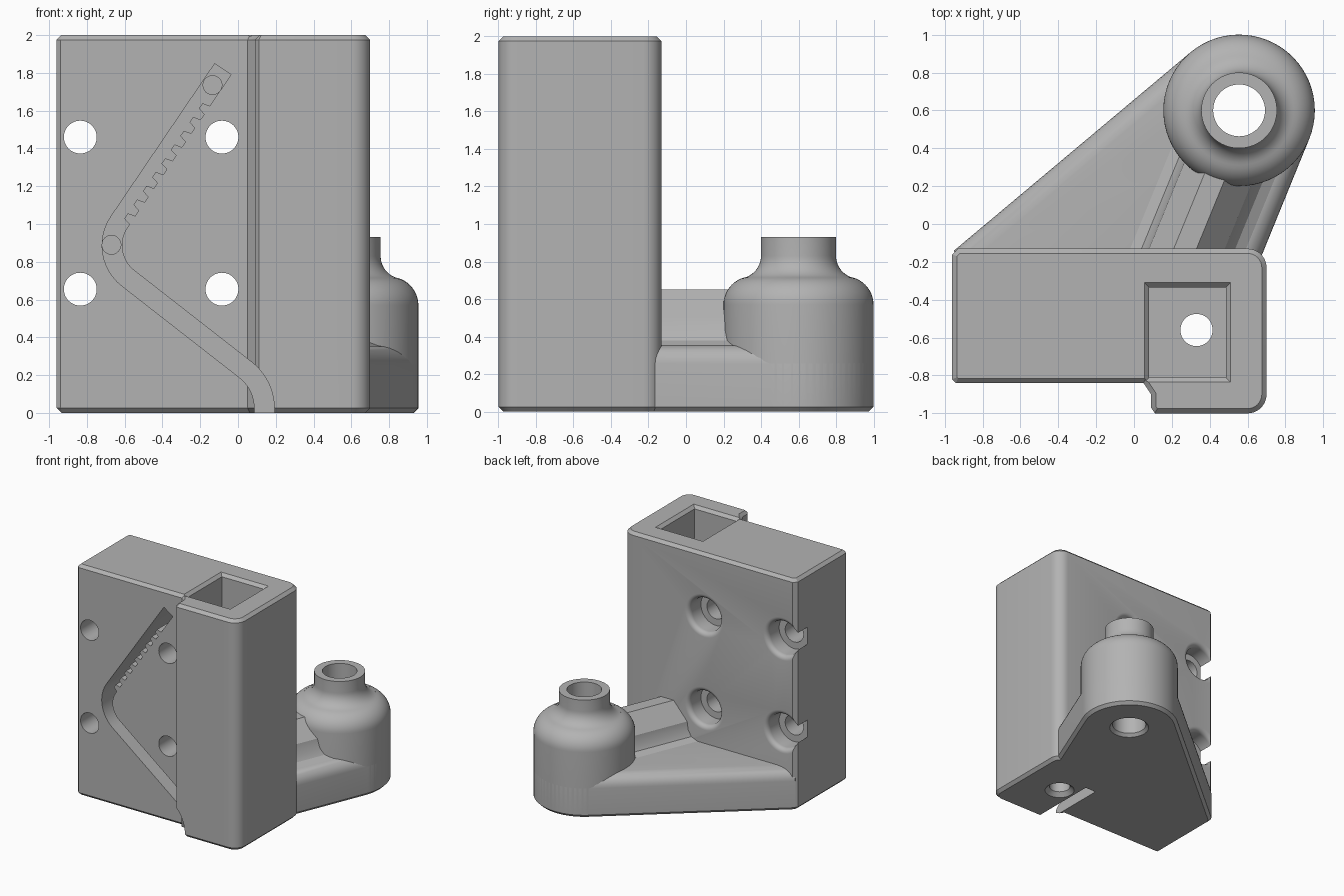
import bpy, bmesh
from math import sin, cos, tan, pi, radians
from mathutils import Vector

if "Cube" in bpy.data.objects:
    bpy.data.objects.remove(bpy.data.objects["Cube"])

GREY = (0.45, 0.45, 0.45, 1)
mat = bpy.data.materials.new("plain grey")
mat.use_nodes = True
mat.diffuse_color = GREY
mat.node_tree.nodes["Principled BSDF"].inputs["Base Color"].default_value = GREY


def loft(name, rings, bottom=0, top=0, segments=1):
    """Closed solid through equal rings, with optional bevels on the end caps."""
    bm = bmesh.new()
    loops = [[bm.verts.new(p) for p in ring] for ring in rings]
    n = len(loops[0])
    for a, b in zip(loops, loops[1:]):
        for i in range(n):
            j = (i + 1) % n
            bm.faces.new((a[i], a[j], b[j], b[i]))
    bm.faces.new(loops[0])
    bm.faces.new(loops[-1])
    bmesh.ops.recalc_face_normals(bm, faces=bm.faces)
    ends = [(rings[0][0][2], bottom, 1), (rings[-1][0][2], top, segments)]
    for z, size, seg in ends:
        if size:
            edges = [e for e in bm.edges
                     if all(abs(v.co.z - z) < 1e-5 for v in e.verts)]
            bmesh.ops.bevel(bm, geom=edges, offset=size, segments=seg,
                            profile=0.5, affect='EDGES')
    bmesh.ops.recalc_face_normals(bm, faces=bm.faces)
    mesh = bpy.data.meshes.new(name)
    bm.to_mesh(mesh)
    bm.free()
    mesh.materials.append(mat)
    obj = bpy.data.objects.new(name, mesh)
    bpy.context.collection.objects.link(obj)
    return obj


def arc(cx, cy, r, a0, a1, n):
    steps = [radians(a0 + (a1 - a0) * i / n) for i in range(n + 1)]
    return [(cx + r * cos(a), cy + r * sin(a)) for a in steps]


def prism(name, outline, z0, z1, **bevels):
    return loft(name, [[(x, y, z) for x, y in outline] for z in (z0, z1)], **bevels)


def lathe(name, profile, centre, axis="z", n=48):
    """Solid of rings (radius, position along axis) about a z or y axis."""
    cx, c2 = centre
    rings = []
    for r, h in profile:
        flat = arc(cx, c2, r, 0, 360 - 360 / n, n - 1)
        rings.append([(u, v, h) if axis == "z" else (u, h, v) for u, v in flat])
    return loft(name, rings)


def cut(obj, cutters):
    bpy.context.view_layer.objects.active = obj
    for cutter in cutters:
        cutter.hide_render = True
        mod = obj.modifiers.new("cut", 'BOOLEAN')
        mod.operation, mod.solver, mod.object = 'DIFFERENCE', 'EXACT', cutter
        bpy.ops.object.modifier_apply(modifier=mod.name)
    for cutter in cutters:
        bpy.data.objects.remove(cutter)


# Main block: flat plate with a thicker square column on its left
outline = [(-0.96, -0.82), (-0.94, -0.84), (0.05, -0.84), (0.09, -0.9),
           (0.09, -0.97), (0.11, -1)]
outline += arc(0.6, -0.9, 0.1, -90, 0, 8) + arc(0.6, -0.23, 0.1, 0, 90, 8)
outline += [(-0.93, -0.13), (-0.96, -0.16)]
block = prism("main_block", outline, 0, 2, bottom=0.025, top=0.025)

# Square pocket with a chamfered mouth, and the hole through its floor
def square(grow, z):
    x0, x1, y0, y1 = 0.08 - grow, 0.485 + grow, -0.81 - grow, -0.335 + grow
    return [(x0, y0, z), (x1, y0, z), (x1, y1, z), (x0, y1, z)]

pocket = loft("pocket_cutter", [square(0, 0.35), square(0, 1.975), square(0.035, 2.01)])
floor_hole = lathe("floor_hole_cutter", [(0.13, -0.01), (0.085, 0.035), (0.085, 0.5)],
                   (0.33, -0.56))
cutters = [pocket, floor_hole]

# Four bolt holes with rounded counterbores at the back
lip = [(0.185 - 0.04 * cos(a), -0.17 + 0.04 * sin(a))
       for a in [pi / 2 * i / 6 for i in range(7)]]
bolt = [(0.087, -1.2), (0.087, -0.29), (0.145, -0.29)] + lip + [(0.185, -0.05)]
for x in (-0.835, -0.085):
    for z in (0.655, 1.46):
        cutters.append(lathe("bolt_cutter", bolt, (x, z), "y"))


# Bent toothed groove in the front face
def fillet(a, b, c, r, n=12):
    """Points of a rounded corner at b."""
    d1, d2 = (b - a).normalized(), (c - b).normalized()
    turn = d1.angle(d2)
    start = b - d1 * r * tan(turn / 2)
    side = Vector((-d1.y, d1.x))
    if side.dot(d2) < 0:
        side = -side
    centre = start + side * r
    return [centre - side * r * cos(turn * i / n) + d1 * r * sin(turn * i / n)
            for i in range(n + 1)]


A, B, C, D = [Vector(p) for p in ((-0.08, 1.82), (-0.745, 0.84), (0.14, 0.15), (0.14, -0.6))]
path = [A] + fillet(A, B, C, 0.22) + fillet(B, C, D, 0.26) + [Vector((0.14, -0.1))]
half = 0.052
left, right = [], []
for i, p in enumerate(path):
    d = (path[min(i + 1, len(path) - 1)] - path[max(i - 1, 0)]).normalized()
    side = Vector((-d.y, d.x)) * half
    right.append(p + side)
    left.append(p - side)
along = (B - A).normalized()
inward = -Vector((-along.y, along.x))
teeth = []
for k in range(9):
    base = right[0] + along * (0.2 + 0.088 * k)
    for step, depth in ((0, 0), (0.01, 0.04), (0.044, 0.04), (0.054, 0)):
        teeth.append(base + along * step + inward * depth)
ribbon = right[:1] + teeth + right[2:] + left[::-1]
cutters.append(loft("groove_cutter", [[(p.x, y, p.y) for p in ribbon] for y in (-1.1, -0.39)]))
for x, z in ((-0.135, 1.735), (-0.67, 0.89)):
    cutters.append(lathe("pin_hole_cutter", [(0.05, -0.6), (0.05, -0.3)], (x, z), "y", 24))
cut(block, cutters)

# Support arm: low rounded slab reaching back around the post
PX, PY = 0.555, 0.6
slab = arc(PX, PY, 0.4, -22, 130, 28)
slab += [(-0.95, -0.14), (-0.92, -0.3), (0.62, -0.3)]
arm = prism("support_arm", slab, 0, 0.355, bottom=0.025, top=0.1, segments=6)

# Raised rib running from the block to the post
rib_section = [(-0.06, 0.3), (-0.02, 0.355), (0.04, 0.38), (0.07, 0.43), (0.08, 0.5),
               (0.21, 0.65), (0.33, 0.65), (0.48, 0.51), (0.5, 0.43), (0.535, 0.38),
               (0.6, 0.35), (0.62, 0.3)]
rib = loft("rib", [[(x + 0.41 * (y + 0.13), y, z) for x, z in rib_section]
                   for y in (-0.135, 0.4)])

# Post with a domed shoulder and a narrow neck
dome = arc(0.25, 0.57, 0.15, 0, 75, 10)
neck = arc(0.32, 0.83, 0.12, 255, 180, 10)
post = lathe("post", [(0.375, 0), (0.4, 0.025)] + dome + neck + [(0.2, 0.93)],
             (PX, PY), n=64)
for part in (arm, post):
    cut(part, [lathe("bore_cutter", [(0.17, -0.01), (0.137, 0.025), (0.137, 1)], (PX, PY))])

# Smooth the curves and keep the edges sharp
bpy.ops.object.select_all(action='DESELECT')
for part in (block, arm, rib, post):
    part.select_set(True)
bpy.context.view_layer.objects.active = block
bpy.ops.object.shade_smooth_by_angle(angle=radians(30))
